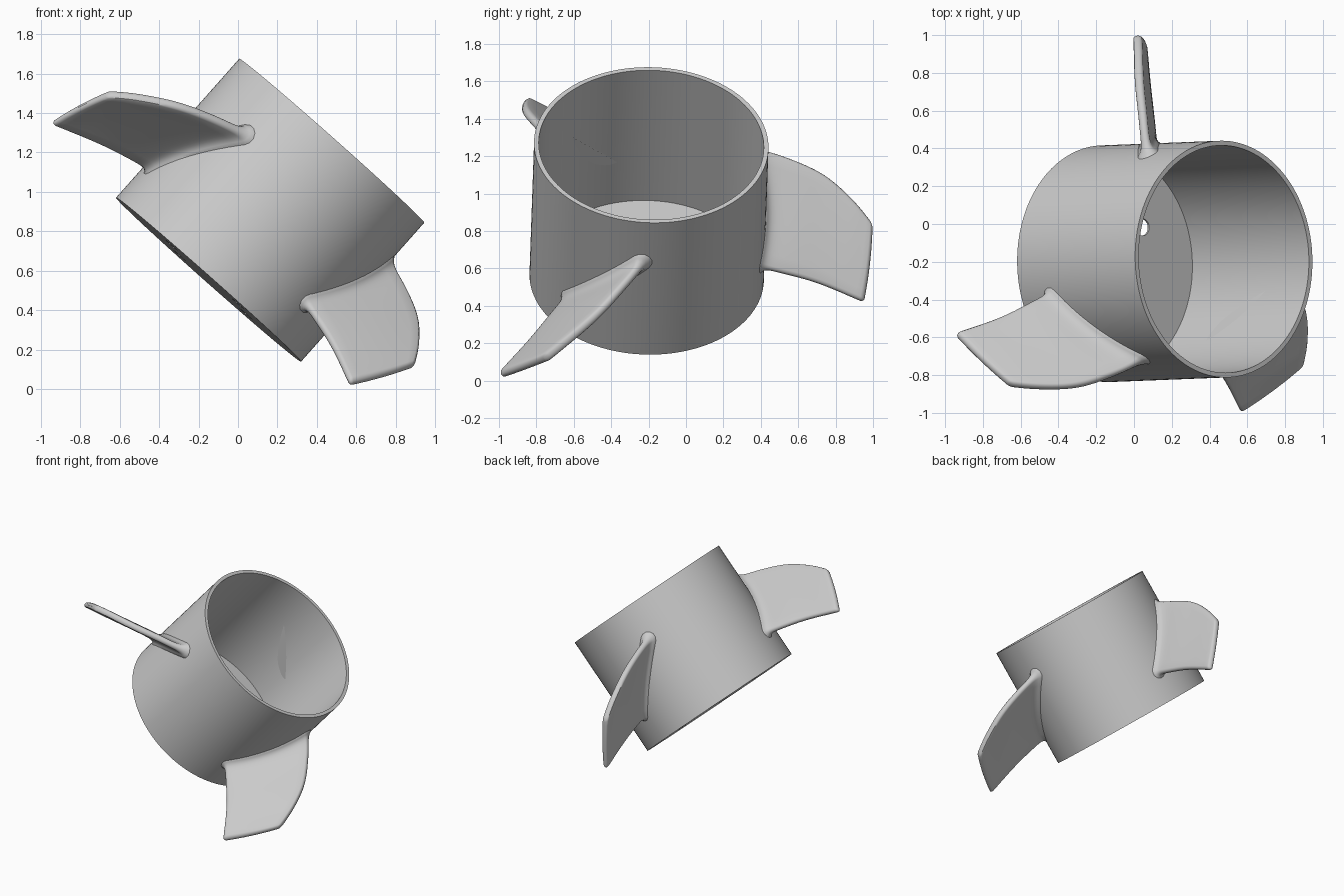
import bpy, bmesh, math
from mathutils import Matrix, Vector

if "Cube" in bpy.data.objects:
    bpy.data.objects.remove(bpy.data.objects["Cube"])

# Local frame: z runs along the hub axis, origin at the hub's middle
axis = Vector((0.663, 0.026, 0.748)).normalized()
e1 = Vector((0.748, 0, -0.663))
e1 = (e1 - axis * e1.dot(axis)).normalized()
e2 = axis.cross(e1)
FRAME = Matrix((e1, e2, axis)).transposed().to_4x4()
FRAME.translation = (0.163, -0.198, 0.907)
R, R_IN, HALF, FLOOR = 0.627, 0.602, 0.471, 0.012


def make_object(name, bm, smooth=True):
    bmesh.ops.recalc_face_normals(bm, faces=bm.faces)
    mesh = bpy.data.meshes.new(name)
    bm.to_mesh(mesh)
    bm.free()
    ob = bpy.data.objects.new(name, mesh)
    bpy.context.collection.objects.link(ob)
    ob.matrix_world = FRAME
    if smooth:
        bpy.ops.object.select_all(action='DESELECT')
        ob.select_set(True)
        bpy.context.view_layer.objects.active = ob
        bpy.ops.object.shade_smooth_by_angle(angle=math.radians(35))
    return ob


def interp(points, f):
    """Smooth (Catmull-Rom) interpolation through evenly spaced points."""
    x = f * (len(points) - 1)
    i = min(int(x), len(points) - 2)
    t = x - i
    p1, p2 = Vector(points[i]), Vector(points[i + 1])
    p0 = Vector(points[i - 1]) if i else 2 * p1 - p2
    p3 = Vector(points[i + 2]) if i + 2 < len(points) else 2 * p2 - p1
    return p1 + 0.5 * t * (p2 - p0 + t * (2 * p0 - 5 * p1 + 4 * p2 - p3
                                         + t * (3 * (p1 - p2) + p3 - p0)))


# Hub: cup turned from a profile, open at the upper end
bm = bmesh.new()
profile = [(0, -HALF), (R, -HALF), (R, HALF), (R_IN, HALF),
           (R_IN, -HALF + FLOOR), (0, -HALF + FLOOR)]
verts = [bm.verts.new((r, 0, z)) for r, z in profile]
edges = [bm.edges.new(p) for p in zip(verts, verts[1:])]
bmesh.ops.spin(bm, geom=verts + edges, cent=(0, 0, 0), axis=(0, 0, 1),
               angle=math.tau, steps=128)
bmesh.ops.remove_doubles(bm, verts=bm.verts, dist=1e-4)
hub = make_object("hub", bm)

# Mounting holes through the hub floor
bm = bmesh.new()
for k in range(4):
    a = math.radians(37 + 90 * k)
    bmesh.ops.create_cone(bm, cap_ends=True, segments=24, radius1=0.045,
                          radius2=0.045, depth=0.1, matrix=Matrix.Translation(
                              (0.32 * math.cos(a), 0.32 * math.sin(a), -HALF)))
cutter = make_object("hole_cutter", bm, False)
cutter.hide_render = True
cutter.hide_set(True)
cut = hub.modifiers.new("holes", 'BOOLEAN')
cut.operation = 'DIFFERENCE'
cut.object = cutter

# Blade edges from root to tip: (radius, angle in degrees, height along axis)
LEADING = [(0.615, 238, 0.208), (0.80, 229.8, 0.149), (0.963, 223.7, 0.077),
           (1.10, 217.6, -0.022), (1.20, 213, -0.117)]
TRAILING = [(0.615, 195.5, -0.25), (0.90, 198.2, -0.318), (1.185, 198.4, -0.412)]
H, STEPS, CHORD, CAP = 0.023, 28, 10, 6


def section(f, shrink, turn):
    """Closed rounded strip between both edges, flared where it meets the hub."""
    lead, trail = interp(LEADING, f), interp(TRAILING, f)
    flare = 0.035 * math.exp(-max(0, lead.x - R) / 0.022)
    h = H * shrink + flare
    # unrolled coordinates: arc length and height
    a = Vector((math.radians(trail.y) * trail.x, trail.z))
    b = Vector((math.radians(lead.y) * trail.x, lead.z))
    d = (b - a).normalized()
    n = Vector((-d.y, d.x))
    a, b = a + d * H, b - d * H
    flat = [a.lerp(b, i / CHORD) + n * h for i in range(CHORD)]
    flat += [b + h * (n * math.cos(t) + d * math.sin(t))
             for t in (math.pi * i / CAP for i in range(CAP))]
    flat += [b.lerp(a, i / CHORD) - n * h for i in range(CHORD)]
    flat += [a - h * (n * math.cos(t) + d * math.sin(t))
             for t in (math.pi * i / CAP for i in range(CAP))]
    pts = []
    for p in flat:
        u = (p - a).dot(d) / (b - a).length
        r = trail.x + (lead.x - trail.x) * min(1, max(0, u))
        ang = p.x / trail.x + turn
        pts.append((r * math.cos(ang), r * math.sin(ang), p.y))
    return pts


# Three swept blades
for k in range(3):
    bm = bmesh.new()
    stations = [(0.962 * (i / STEPS) ** 1.5, 1) for i in range(STEPS + 1)]
    stations += [(0.962 + 0.038 * math.sin(t), math.cos(t))
                 for t in (0.4, 0.8, 1.15, 1.45)]
    rings = [[bm.verts.new(p) for p in section(f, s, math.tau * k / 3)]
             for f, s in stations]
    for r0, r1 in zip(rings, rings[1:]):
        for i in range(len(r0)):
            j = (i + 1) % len(r0)
            bm.faces.new((r0[i], r0[j], r1[j], r1[i]))
    # strip the two ends closed
    for ring in (rings[0], rings[-1]):
        bm.faces.new(ring)
    make_object("blade_%d" % (k + 1), bm)
